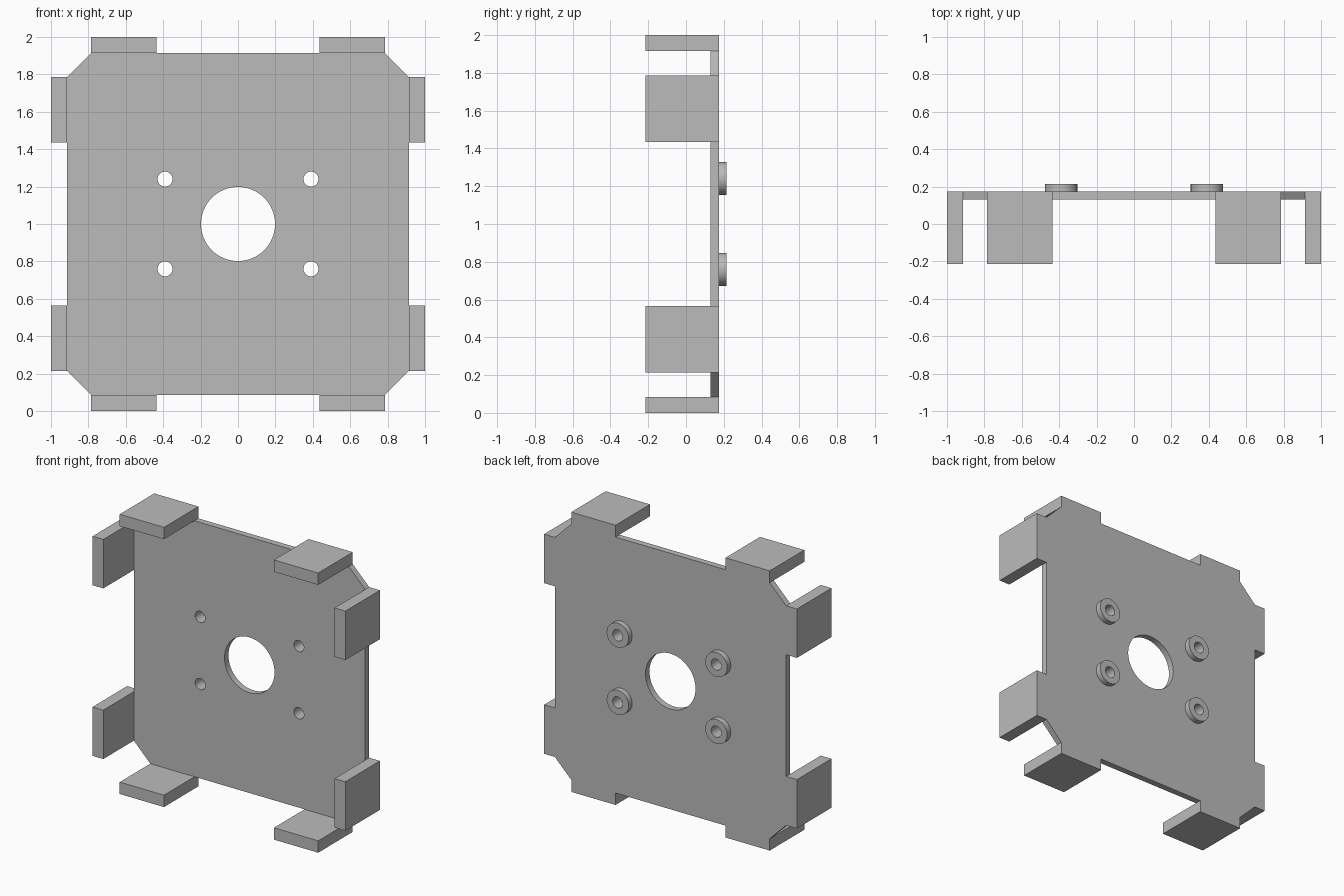
import bpy, bmesh
from math import cos, sin, pi
from mathutils import Vector

cube = bpy.data.objects.get("Cube")
if cube:
    bpy.data.objects.remove(cube, do_unlink=True)

# Main dimensions
MID = 1.0                       # height of the plate centre
EDGE, CHAMFER = 0.915, 0.785    # plate half size and where its corners are cut
FRONT, BACK = 0.13, 0.175       # plate faces along y
TAB_FRONT, TAB_INNER = -0.215, 0.435
BOSS_BACK, BOSS_R, BOLT_R = 0.215, 0.087, 0.04
BOLTS = [(sx * 0.39, sz * 0.24) for sx in (-1, 1) for sz in (-1, 1)]

grey = bpy.data.materials.new("steel grey")
grey.use_nodes = True
colour = (0.5, 0.5, 0.5, 1)
grey.diffuse_color = colour
grey.node_tree.nodes["Principled BSDF"].inputs["Base Color"].default_value = colour


def circle(cx, cz, r, n=48):
    return [(cx + r * cos(2 * pi * i / n), cz + r * sin(2 * pi * i / n)) for i in range(n)]


def extruded(name, loops, y0, y1):
    """Fill an outline (with any holes) in the xz plane and extrude it along y."""
    bm = bmesh.new()
    edges = []
    for loop in loops:
        verts = [bm.verts.new((x, y0, MID + z)) for x, z in loop]
        edges += [bm.edges.new((v, verts[i - 1])) for i, v in enumerate(verts)]
    bmesh.ops.triangle_fill(bm, edges=edges, use_beauty=True, normal=Vector((0, -1, 0)))
    out = bmesh.ops.extrude_face_region(bm, geom=bm.faces[:], use_keep_orig=True)
    moved = [g for g in out["geom"] if isinstance(g, bmesh.types.BMVert)]
    bmesh.ops.translate(bm, verts=moved, vec=(0, y1 - y0, 0))
    bmesh.ops.recalc_face_normals(bm, faces=bm.faces[:])
    mesh = bpy.data.meshes.new(name)
    bm.to_mesh(mesh)
    bm.free()
    mesh.materials.append(grey)
    ob = bpy.data.objects.new(name, mesh)
    bpy.context.collection.objects.link(ob)
    bpy.ops.object.select_all(action="DESELECT")
    ob.select_set(True)
    bpy.context.view_layer.objects.active = ob
    bpy.ops.object.shade_smooth_by_angle(angle=pi / 6)
    return ob


# Plate with cut corners, a centre opening and four bolt holes
outline = []
for sx, sz in ((1, 1), (-1, 1), (-1, -1), (1, -1)):
    corner = [(sx * EDGE, sz * CHAMFER), (sx * CHAMFER, sz * EDGE)]
    outline += corner if sx * sz > 0 else corner[::-1]
holes = [circle(x, z, BOLT_R, 32) for x, z in BOLTS]
extruded("mounting_plate", [outline, circle(0, 0, 0.198, 64)] + holes, FRONT, BACK)

# Raised rings around the bolt holes at the back
for x, z in BOLTS:
    name = f"boss_{'upper' if z > 0 else 'lower'}_{'left' if x > 0 else 'right'}"
    extruded(name, [circle(x, z, BOSS_R), circle(x, z, BOLT_R, 32)], BACK, BOSS_BACK)

# Forward-folded tabs, two on each edge of the plate
for a in (-1, 1):
    for b in (-1, 1):
        tab = [(a * TAB_INNER, b * EDGE), (a * CHAMFER, b * EDGE),
               (a * CHAMFER, b), (a * TAB_INNER, b)]
        side = "left" if a > 0 else "right"
        extruded(f"{'top' if b > 0 else 'bottom'}_tab_{side}", [tab], TAB_FRONT, BACK)
        level = "upper" if b > 0 else "lower"
        swapped = [(a * abs(z), b * abs(x)) for x, z in tab]
        extruded(f"side_tab_{level}_{side}", [swapped], TAB_FRONT, BACK)
